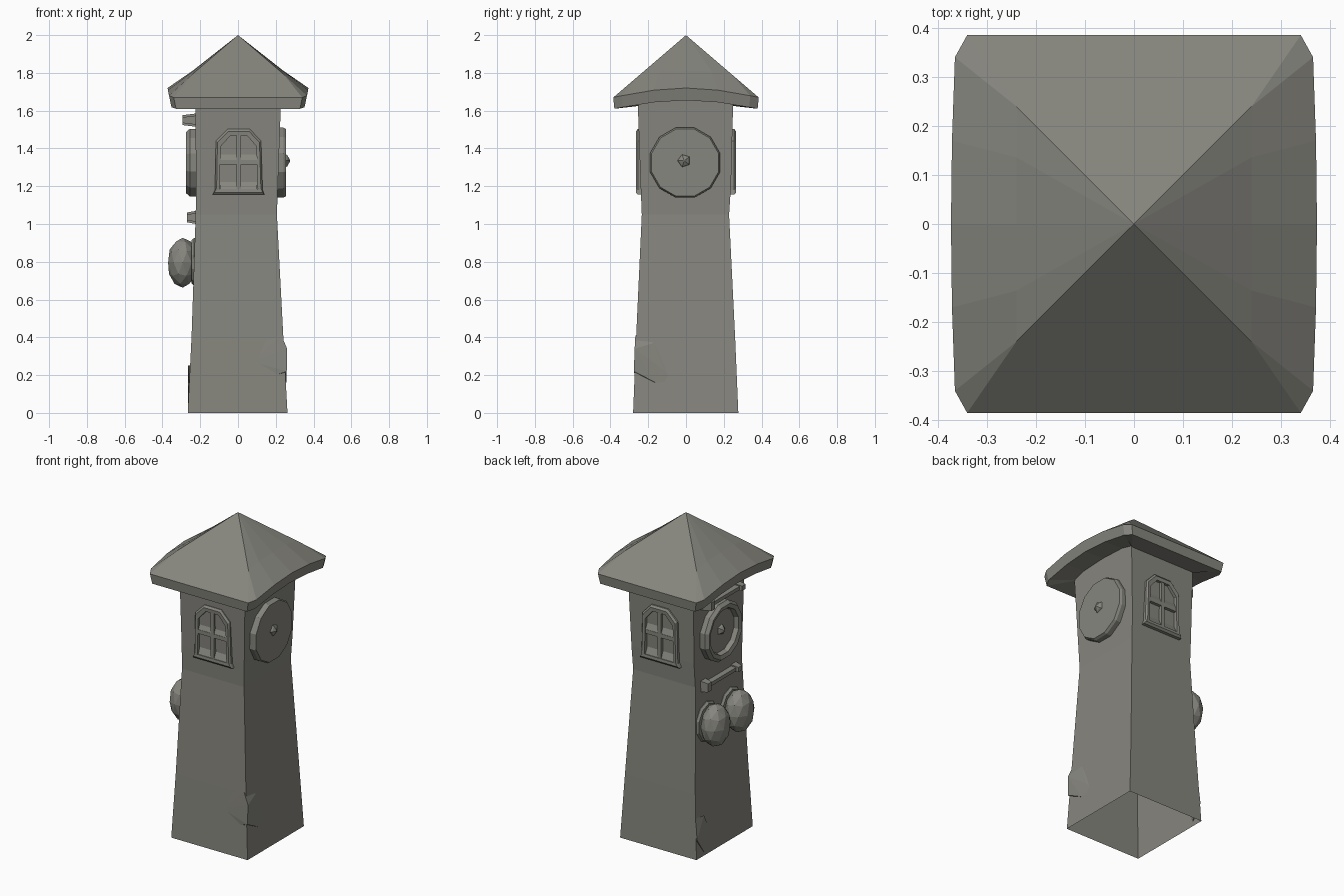
import bpy, bmesh, math

if "Cube" in bpy.data.objects:
    bpy.data.objects.remove(bpy.data.objects["Cube"])

# dark warm stone for every part
stone = bpy.data.materials.new("stone")
stone.diffuse_color = (.24, .238, .21, 1)
stone.use_nodes = True
stone.node_tree.nodes["Principled BSDF"].inputs["Base Color"].default_value = stone.diffuse_color


def make(name, verts, faces):
    me = bpy.data.meshes.new(name)
    me.from_pydata(verts, [], faces)
    bm = bmesh.new()
    bm.from_mesh(me)
    bmesh.ops.remove_doubles(bm, verts=bm.verts, dist=0.0005)
    bmesh.ops.recalc_face_normals(bm, faces=bm.faces)
    bm.to_mesh(me)
    bm.free()
    me.materials.append(stone)
    ob = bpy.data.objects.new(name, me)
    bpy.context.collection.objects.link(ob)
    return ob


def skin(name, rings, cap_end=False):
    """Join closed rings of equal length with quads."""
    n = len(rings[0])
    verts = [p for r in rings for p in r]
    faces = []
    for k in range(len(rings) - 1):
        a, b = k * n, (k + 1) * n
        faces += [(a + i, a + (i + 1) % n, b + (i + 1) % n, b + i) for i in range(n)]
    if cap_end:
        faces.append(tuple(range(len(verts) - n, len(verts))))
    return make(name, verts, faces)


def disc(name, profile, y, z, seg=12, sz=1.0):
    """Turned shape around the x axis; profile is (radius, x)."""
    rings = [[(x, y + r * math.cos((i + .5) * math.tau / seg),
               z + sz * r * math.sin((i + .5) * math.tau / seg)) for i in range(seg)]
             for r, x in profile]
    return skin(name, rings, cap_end=True)


def box(name, lo, hi, taper=0.0):
    """Box whose -x face is shrunk by taper."""
    (x0, y0, z0), (x1, y1, z1) = lo, hi
    t = taper
    far = [(x1, y0, z0), (x1, y1, z0), (x1, y1, z1), (x1, y0, z1)]
    near = [(x0, y0 + t, z0 + t), (x0, y1 - t, z0 + t), (x0, y1 - t, z1 - t), (x0, y0 + t, z1 - t)]
    return make(name, far + near, [(0, 1, 2, 3), (4, 5, 6, 7), (0, 1, 5, 4),
                                   (1, 2, 6, 5), (2, 3, 7, 6), (3, 0, 4, 7)])


def hull(name, pts):
    me = bpy.data.meshes.new(name)
    bm = bmesh.new()
    for p in pts:
        bm.verts.new(p)
    bmesh.ops.convex_hull(bm, input=bm.verts)
    bm.to_mesh(me)
    bm.free()
    me.materials.append(stone)
    bpy.context.collection.objects.link(bpy.data.objects.new(name, me))


# tower body: open square tube with a waist (z, x0, x1, y0, y1)
levels = [(0, -.266, .262, -.28, .277), (.4, -.246, .24, -.264, .26),
          (1.05, -.224, .206, -.234, .228), (1.2, -.222, .211, -.24, .238),
          (1.66, -.226, .228, -.256, .25)]
skin("tower_body", [[(a, c, z), (b, c, z), (b, d, z), (a, d, z)] for z, a, b, c, d in levels])

# roof: pyramid with straight front/back eaves and arched side eaves
side = [(.34, -.385), (.365, -.34), (.371, -.17), (.373, 0), (.371, .17), (.365, .34), (.34, .385)]
plan = side + [(-x, -y) for x, y in side]


def eave(y):
    return 1.67 + .05 * max(0, math.cos(y / .385 * math.pi / 2))


def clamp(v, m):
    return max(-m, min(m, v))


middle = [(clamp(x, .24), clamp(y * .8, .24), 1.794 + .35 * (eave(y * .8 / .24 * .3) - 1.67)
           if abs(y) < .3 else 1.794) for x, y in plan]
top = [(x, y, eave(y)) for x, y in plan]
low = [(x * .965, y * .985, 1.61 + (eave(y) - 1.67) * .9) for x, y in plan]
inner = [(clamp(x, .225), clamp(y, .25), 1.625 + (eave(y) - 1.67) * .7) for x, y in plan]
skin("roof", [[(0, 0, 2)] * len(plan), middle, top, low, inner])

# front and back windows: arched frame, glazing bars and pane sills
outer = [(-.135, 1.155), (.14, 1.155), (.13, 1.18), (.122, 1.44), (.062, 1.503), (-.054, 1.503),
         (-.117, 1.44), (-.122, 1.18)]
hole = [(-.098, 1.185), (.105, 1.185), (.103, 1.2), (.098, 1.41), (.048, 1.468), (-.04, 1.468),
        (-.092, 1.41), (-.097, 1.2)]
for name, s in (("front", -1), ("back", 1)):
    def ring(pts, y, k=1.0):
        return [(.003 + (x - .003) * k, s * y, 1.33 + (z - 1.33) * k) for x, z in pts]
    skin(name + "_window_frame", [ring(outer, .23), ring(outer, .255), ring(outer, .265, .93),
                                  ring(hole, .263), ring(hole, .235)])
    for part, x0, x1, z0, z1 in (("mullion", -.009, .015, 1.18, 1.47), ("transom", -.1, .1, 1.315, 1.34)):
        ya, yb = sorted((s * .232, s * .26))
        box(name + "_window_" + part, (x0, ya, z0), (x1, yb, z1))
    for i, (x0, x1) in enumerate(((-.095, -.009), (.015, .1))):
        for j, z in enumerate((1.185, 1.34)):
            make(f"{name}_window_sill_{i}{j}",
                 [(x, s * y, zz) for x in (x0, x1) for y, zz in ((.235, z), (.258, z), (.24, z + .04))],
                 [(0, 1, 2), (3, 4, 5), (0, 1, 4, 3), (1, 2, 5, 4), (2, 0, 3, 5)])

# right clock disc with a pointed boss
disc("right_disc", [(.192, .205), (.192, .24), (.184, .254)], -.005, 1.325)
disc("right_boss", [(.038, .25), (.03, .262), (.004, .275)], -.01, 1.335, seg=5)

# left dial: raised ring with a sunken face and boss
disc("left_dial", [(.185, -.215), (.185, -.255), (.168, -.275), (.142, -.268), (.134, -.24)], 0, 1.325)
disc("left_boss", [(.036, -.235), (.028, -.25), (.004, -.268)], 0, 1.33, seg=5)

# left brackets above and below the dial
for name, z, x in (("upper_bracket", 1.55, -.295), ("lower_bracket", 1.035, -.27)):
    box(name + "_bar", (x + .015, -.16, z - .016), (-.215, .16, z + .016), .005)
    for i, (y, h) in enumerate(((-.15, .025), (.15, .036))):
        box(f"{name}_end_{i}", (x, y - .027, z - h), (-.215, y + .027, z + h), .01)

# pair of faceted bulbs on backing plates
for i, y in enumerate((-.11, .125)):
    disc(f"bulb_plate_{i}", [(.11, -.21), (.11, -.232), (.1, -.245)], y, .8, seg=10, sz=1.15)
    bpy.ops.mesh.primitive_ico_sphere_add(subdivisions=2, radius=1, location=(-.293, y, .795))
    bulb = bpy.context.object
    bulb.name = f"bulb_{i}"
    bulb.scale = (.081, .098, .132)
    bulb.data.materials.append(stone)

# rough chipped stone patches wrapping two lower corners
hull("front_right_stone", [(.08, -.268, .27), (.13, -.264, .38), (.23, -.268, .41), (.26, -.272, .34),
                           (.258, -.276, .22), (.256, -.16, .16), (.25, -.07, .17), (.252, -.12, .23),
                           (.243, -.17, .37), (.2, -.271, .2)])
hull("back_left_stone", [(-.266, .2, .02), (-.26, .15, .16), (-.264, .2, .25), (-.252, .265, .25),
                         (-.266, .27, .12), (-.23, .268, .1)])
